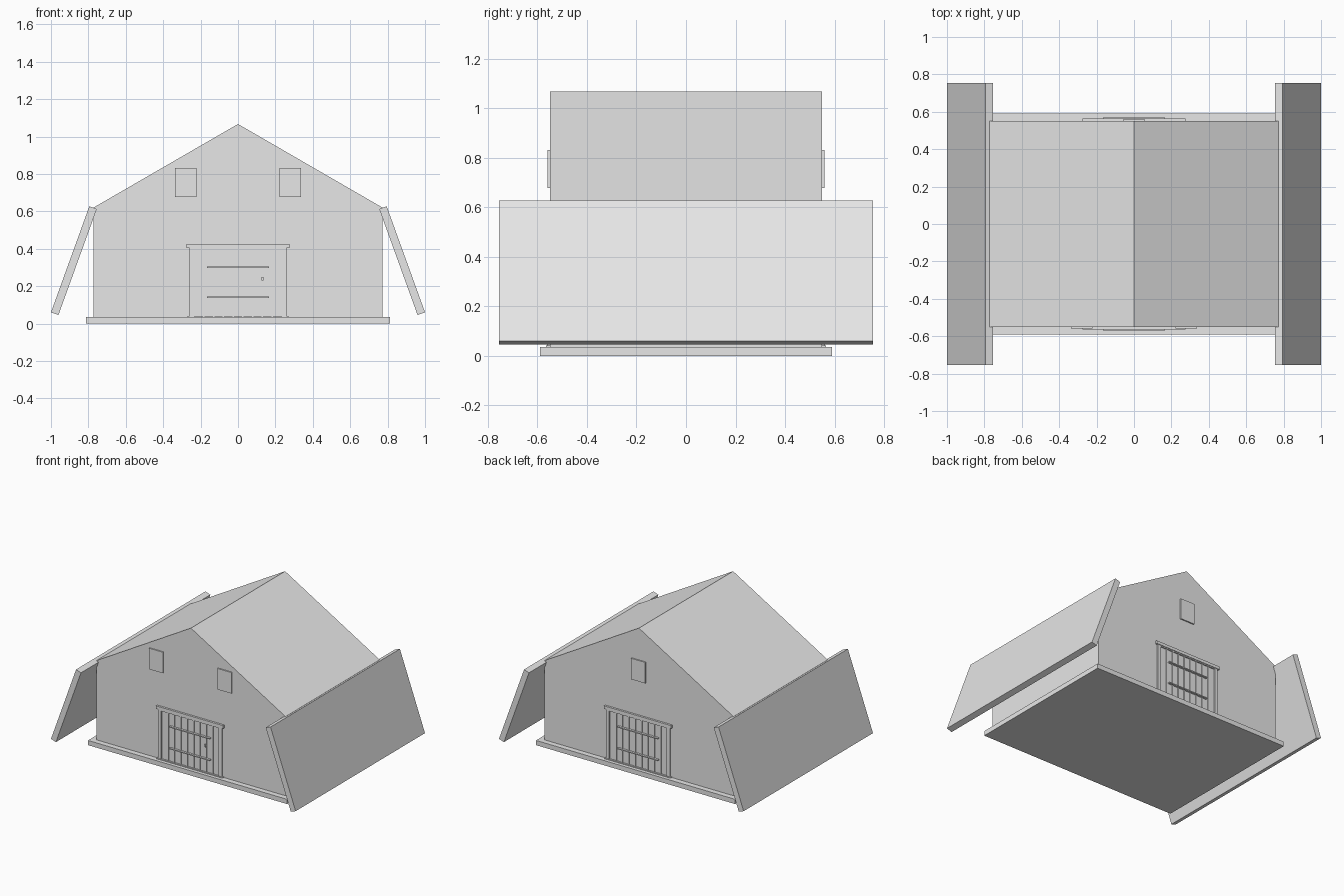
import bpy
import bmesh

default = bpy.data.objects.get("Cube")
if default:
    bpy.data.objects.remove(default, do_unlink=True)

# One plain grey for the whole building
GREY = (0.8, 0.8, 0.8, 1.0)
grey = bpy.data.materials.new("plain_grey")
grey.use_nodes = True
grey.diffuse_color = GREY
grey.node_tree.nodes["Principled BSDF"].inputs["Base Color"].default_value = GREY


def prism(name, outline, depth):
    """Extrude an x-z outline along y, centred on y = 0."""
    bm = bmesh.new()
    front = [bm.verts.new((x, -depth, z)) for x, z in outline]
    face = bm.faces.new(front)
    extruded = bmesh.ops.extrude_face_region(bm, geom=[face])
    moved = [g for g in extruded["geom"] if isinstance(g, bmesh.types.BMVert)]
    bmesh.ops.translate(bm, verts=moved, vec=(0, 2 * depth, 0))
    bmesh.ops.recalc_face_normals(bm, faces=bm.faces)
    mesh = bpy.data.meshes.new(name)
    bm.to_mesh(mesh)
    bm.free()
    mesh.materials.append(grey)
    obj = bpy.data.objects.new(name, mesh)
    bpy.context.collection.objects.link(obj)
    return obj


def plate(name, x0, x1, z0, z1, side, reach):
    """Box set into the gable wall; side is -1 for front, 1 for back."""
    wall = 0.54
    obj = prism(name, [(x0, z0), (x1, z0), (x1, z1), (x0, z1)], (reach - wall) / 2)
    obj.location.y = side * (reach + wall) / 2
    return obj


# Floor slab and gabled body
prism("floor_slab", [(-0.813, 0), (0.813, 0), (0.813, 0.035), (-0.813, 0.035)], 0.59)
prism("barn_body", [(-0.773, 0.035), (0.773, 0.035), (0.773, 0.62),
                    (0, 1.067), (-0.773, 0.62)], 0.55)

# Steep lower roof panels hanging outside the side walls
for label, s in (("left", 1), ("right", -1)):
    prism(label + "_roof_panel", [(s * 0.755, 0.613), (s * 0.795, 0.627),
                                  (s * 1.0, 0.06), (s * 0.96, 0.046)], 0.755)

# Loft windows: two in front, one behind
for label, side, centre in (("left_front", -1, 0.28), ("right_front", -1, -0.28),
                            ("back", 1, 0)):
    plate(label + "_window", centre - 0.058, centre + 0.058, 0.677, 0.832, side, 0.559)

# Plank doors on both gables
for label, side in (("front", -1), ("back", 1)):
    plate(label + "_door_panel", -0.235, 0.235, 0.035, 0.395, side, 0.553)
    plate(label + "_door_lintel", -0.275, 0.275, 0.403, 0.425, side, 0.565)
    plate(label + "_door_sill", -0.27, 0.27, 0.035, 0.041, side, 0.565)
    plate(label + "_door_header", -0.235, 0.235, 0.395, 0.403, side, 0.561)
    for s in (-1, 1):
        plate(label + "_door_jamb", min(s * 0.235, s * 0.26), max(s * 0.235, s * 0.26),
              0.035, 0.403, side, 0.561)
    for i in range(8):
        x = (i - 3.5) * 0.052
        plate(label + "_door_batten", x - 0.004, x + 0.004, 0.041, 0.395, side, 0.559)
    for z in (0.14, 0.3):
        plate(label + "_door_rail", -0.165, 0.165, z - 0.004, z + 0.004, side, 0.569)

# Front door handle
plate("door_handle", 0.125, 0.135, 0.23, 0.25, -1, 0.57)
